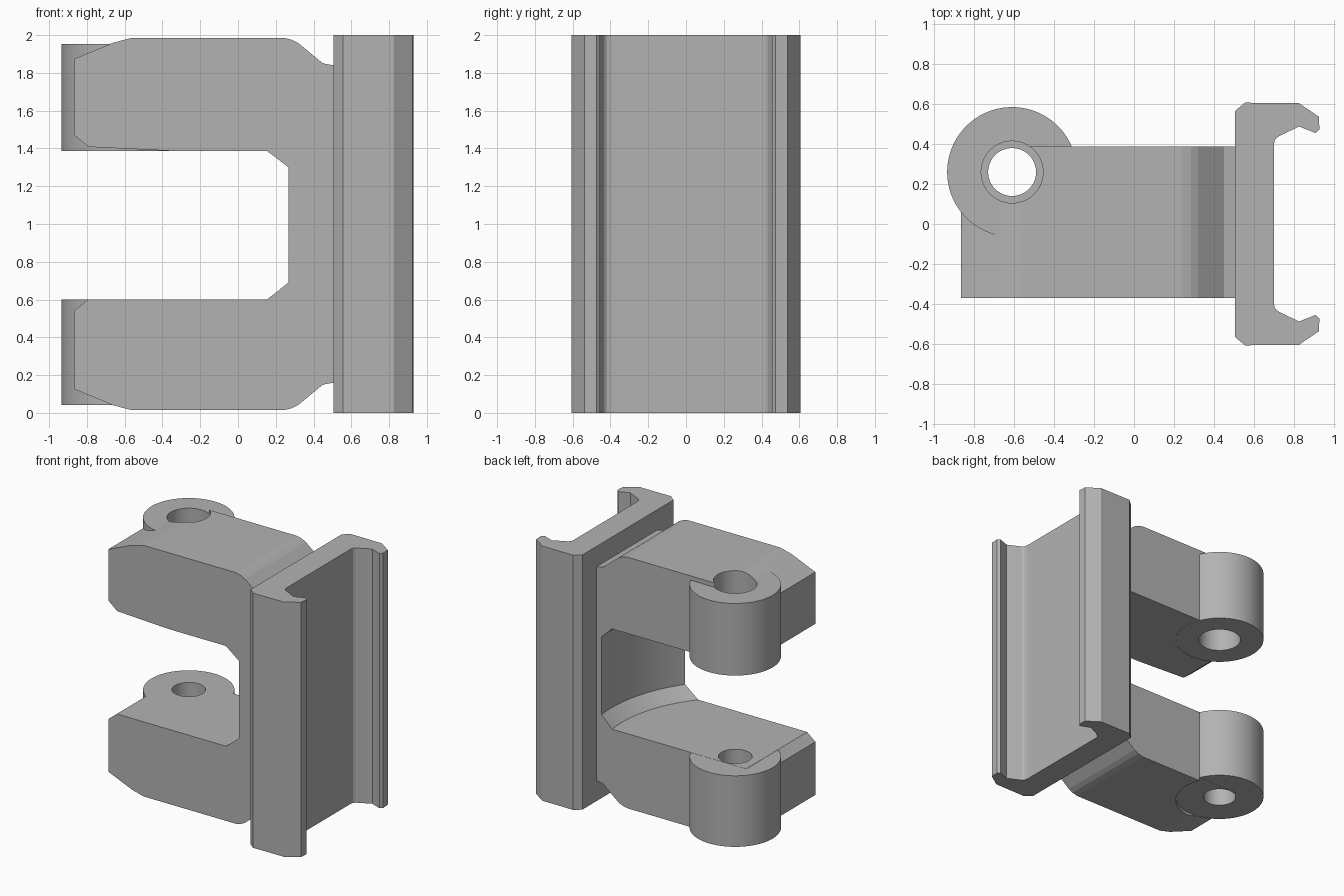
import bpy, bmesh, math
from mathutils import Vector

cube = bpy.data.objects.get("Cube")
if cube:
    bpy.data.objects.remove(cube, do_unlink=True)

grey = bpy.data.materials.new("plain grey")
grey.use_nodes = True
COLOUR = (0.45, 0.45, 0.45, 1)
grey.diffuse_color = COLOUR
grey.node_tree.nodes["Principled BSDF"].inputs["Base Color"].default_value = COLOUR

PIN = Vector((-0.61, 0.26, 0))
MID = 1.0


def make_object(name, bm):
    bmesh.ops.recalc_face_normals(bm, faces=bm.faces)
    mesh = bpy.data.meshes.new(name)
    bm.to_mesh(mesh)
    bm.free()
    mesh.materials.append(grey)
    obj = bpy.data.objects.new(name, mesh)
    bpy.context.collection.objects.link(obj)
    return obj


def prism(name, points, direction):
    """Extrude a closed outline along a direction."""
    bm = bmesh.new()
    face = bm.faces.new([bm.verts.new(p) for p in points])
    new = bmesh.ops.extrude_face_region(bm, geom=[face])["geom"]
    bmesh.ops.translate(bm, vec=direction,
                        verts=[v for v in new if isinstance(v, bmesh.types.BMVert)])
    return make_object(name, bm)


def lathe(name, profile, steps=96):
    """Stack of rings around the pin axis from (radius, height) pairs, capped."""
    bm = bmesh.new()
    rings = []
    for r, z in profile:
        angles = [math.tau * i / steps for i in range(steps)]
        rings.append([bm.verts.new(PIN + Vector((r * math.cos(a), r * math.sin(a), z)))
                      for a in angles])
    for low, high in zip(rings, rings[1:]):
        for i in range(steps):
            j = (i + 1) % steps
            bm.faces.new((low[i], low[j], high[j], high[i]))
    bm.faces.new(rings[0])
    bm.faces.new(rings[-1])
    return make_object(name, bm)


def cut(obj, cutter):
    cutter.hide_render = True
    mod = obj.modifiers.new("cut", "BOOLEAN")
    mod.operation, mod.solver, mod.object = "DIFFERENCE", "EXACT", cutter
    bpy.context.view_layer.objects.active = obj
    bpy.ops.object.modifier_apply(modifier=mod.name)


# Clip rail: half outline mirrored across y, extruded upwards
half = [(0.505, 0.565), (0.555, 0.607), (0.825, 0.605), (0.925, 0.537), (0.928, 0.475),
        (0.91, 0.455), (0.825, 0.488), (0.718, 0.435), (0.705, 0.42), (0.70, 0.395)]
outline = half + [(x, -y) for x, y in reversed(half)]
rail = prism("clip_rail", [(x, y, 0) for x, y in outline], (0, 0, 2))

# Forked bracket: outer block, mirrored about mid height
top = [(-0.865, 1.875), (-0.66, 1.96), (-0.56, 1.986), (0.24, 1.986),
       (0.285, 1.975), (0.32, 1.957), (0.45, 1.85), (0.52, 1.838)]
outline = top + [(x, 2 * MID - z) for x, z in reversed(top)]
bracket = prism("forked_bracket", [(x, -0.37, z) for x, z in outline], (0, 0.757, 0))

# Round swing clearance with conical edges, and chamfered arm tips
clearance = lathe("clearance_cutter", [(0.99, 0.60), (1.08, 0.69), (1.08, 1.30), (0.99, 1.387)])
tips = prism("arm_tip_cutter",
             [(x, -0.6, z) for x, z in [(-1.1, 0.54), (-0.867, 0.54), (-0.79, 0.603),
                                        (-0.2, 0.7), (-0.2, 1.38), (-0.79, 1.408),
                                        (-0.867, 1.47), (-1.1, 1.47)]], (0, 1.2, 0))
recess = lathe("recess_cutter", [(0.325, -0.2), (0.325, 0.04)])
lower_bore = lathe("lower_bore_cutter", [(0.12, -0.3), (0.12, 0.9)], 48)
upper_bore = lathe("upper_bore_cutter", [(0.155, 1.1), (0.155, 2.3)], 48)
cutters = [clearance, tips, recess, lower_bore, upper_bore]
for cutter in cutters:
    cut(bracket, cutter)

# Hinge knuckles with pin holes
lower_knuckle = lathe("lower_knuckle", [(0.325, 0.041), (0.325, 0.599)])
cut(lower_knuckle, lower_bore)
upper_knuckle = lathe("upper_knuckle", [(0.325, 1.386), (0.325, 1.952)])
cut(upper_knuckle, upper_bore)

for cutter in cutters:
    bpy.data.objects.remove(cutter, do_unlink=True)

# Smooth the round walls, keep the edges sharp
bpy.ops.object.select_all(action="DESELECT")
for obj in (bracket, lower_knuckle, upper_knuckle):
    obj.select_set(True)
bpy.context.view_layer.objects.active = bracket
bpy.ops.object.shade_smooth_by_angle(angle=math.radians(12))
